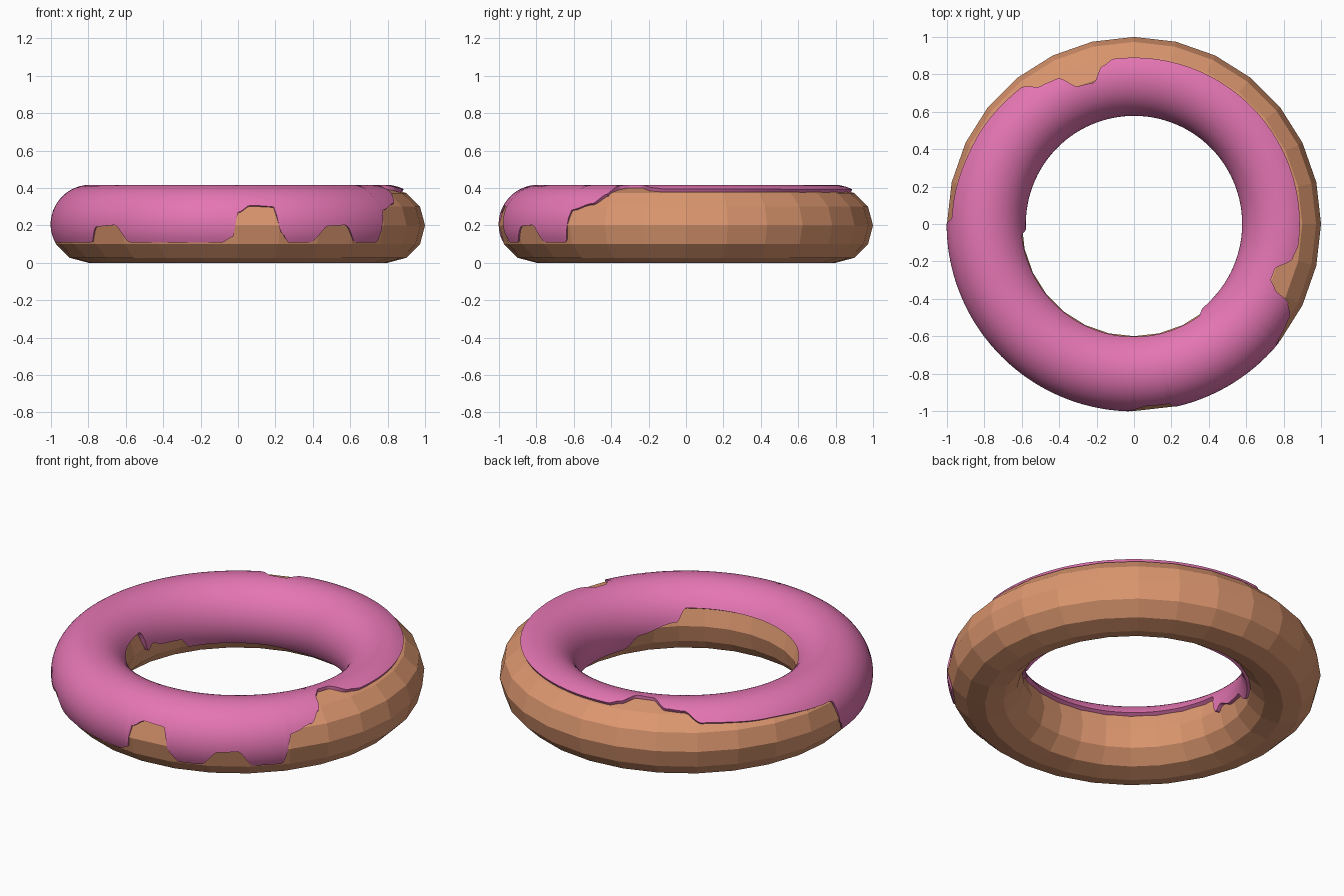
import bpy
import bmesh
from math import sin, cos, radians

# Overall proportions
DOUGH_RING, DOUGH_TUBE = 0.8, 0.2
ICING_RING, ICING_TUBE, ICING_HEIGHT = 0.79, 0.212, 0.205
LIP_TUBE = 0.182
AROUND, ACROSS = 480, 28

# Icing borders as (angle around the ring, angle around the tube), in degrees
OUTER_EDGE = [
    (-176, -27), (-143, -27), (-139, -3), (-131, -1), (-126, -27),
    (-95, -27), (-91.5, -18), (-90, 18), (-86, 29), (-79, 27),
    (-76.5, -12), (-74, -27), (-67, -27), (-61, -2), (-55, -1),
    (-50, -27), (-41, -27), (-38, 22), (-31, 32), (-27, 50),
    (-25, 79), (-22, 90), (-18, 90), (-12, 68), (-7, 63),
    (97, 62), (101, 70), (106, 91), (112, 89), (118, 65),
    (124, 62), (130, 42), (152, 37), (178, 30), (181, -10),
]
INNER_EDGE = [
    (-174, 152), (-55, 152), (-50, 173), (-30, 187), (-21, 209),
    (52, 207), (92, 218), (112, 212), (150, 209), (157, 190),
    (169, 187), (177, 178), (181, 186),
]


def make_material(name, color):
    mat = bpy.data.materials.new(name)
    mat.use_nodes = True
    mat.diffuse_color = color
    bsdf = next(n for n in mat.node_tree.nodes if n.type == 'BSDF_PRINCIPLED')
    bsdf.inputs['Base Color'].default_value = color
    bsdf.inputs['Roughness'].default_value = 0.5
    return mat


def edge_level(knots, angle):
    """Ease between the border knots, wrapping once around the ring."""
    first = knots[0]
    if angle < first[0]:
        angle += 360
    closed = knots + [(first[0] + 360, first[1])]
    for (a, low), (b, high) in zip(closed, closed[1:]):
        if a <= angle <= b:
            t = (angle - a) / (b - a)
            return low + (high - low) * t * t * (3 - 2 * t)
    return first[1]


def ring_point(around, across, tube):
    a, b = radians(around), radians(across)
    reach = ICING_RING + tube * cos(b)
    return reach * cos(a), reach * sin(a), ICING_HEIGHT + tube * sin(b)


def build_icing():
    bm = bmesh.new()
    rows = []
    for i in range(AROUND):
        around = -180 + 360 * i / AROUND
        start = edge_level(OUTER_EDGE, around)
        stop = edge_level(INNER_EDGE, around)
        # Tucked lip, domed surface, tucked lip
        section = [(start, LIP_TUBE)]
        section += [(start + (stop - start) * j / ACROSS, ICING_TUBE)
                    for j in range(ACROSS + 1)]
        section.append((stop, LIP_TUBE))
        rows.append([bm.verts.new(ring_point(around, *s)) for s in section])
    for i, row in enumerate(rows):
        following = rows[(i + 1) % AROUND]
        for j in range(len(row) - 1):
            bm.faces.new((row[j], following[j], following[j + 1], row[j + 1]))
    bmesh.ops.recalc_face_normals(bm, faces=bm.faces)
    mesh = bpy.data.meshes.new("icing")
    bm.to_mesh(mesh)
    bm.free()
    obj = bpy.data.objects.new("icing", mesh)
    bpy.context.collection.objects.link(obj)
    return obj


default_cube = bpy.data.objects.get("Cube")
if default_cube:
    bpy.data.objects.remove(default_cube, do_unlink=True)

# Faceted dough ring
bpy.ops.mesh.primitive_torus_add(
    major_segments=28, minor_segments=12,
    major_radius=DOUGH_RING, minor_radius=DOUGH_TUBE,
    location=(0, 0, DOUGH_TUBE))
dough = bpy.context.object
dough.name = "dough"
bpy.ops.object.shade_flat()
dough.data.materials.append(make_material("baked dough", (0.72, 0.31, 0.16, 1)))

# Smooth icing with a dripping border
icing = build_icing()
icing.data.materials.append(make_material("pink icing", (0.78, 0.18, 0.45, 1)))
bpy.ops.object.select_all(action='DESELECT')
icing.select_set(True)
bpy.context.view_layer.objects.active = icing
bpy.ops.object.shade_smooth_by_angle(angle=radians(40))
